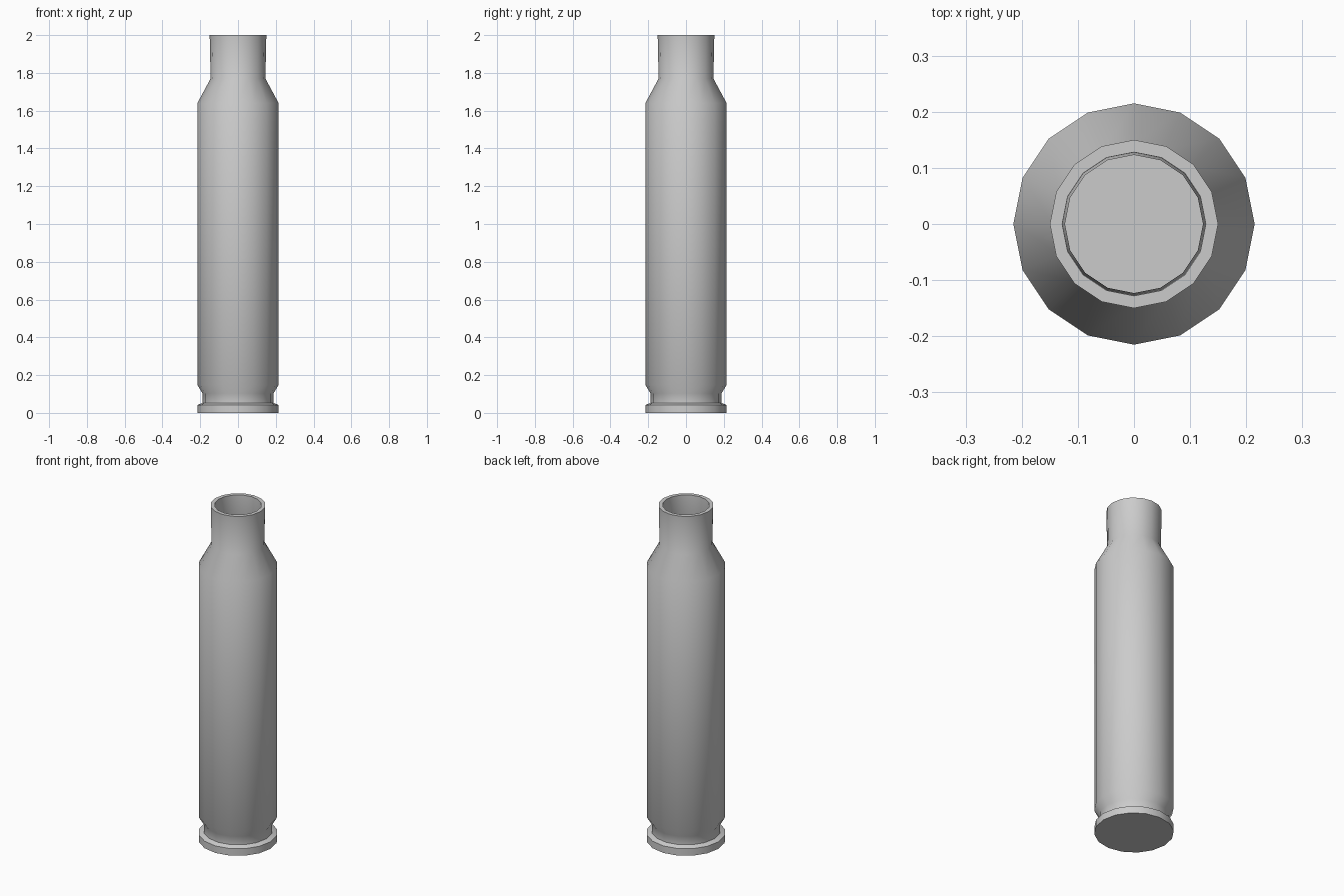
import bpy, bmesh, math

if "Cube" in bpy.data.objects:
    bpy.data.objects.remove(bpy.data.objects["Cube"])

SIDES = 16

# Outer profile from base to mouth, then the inner wall back down (radius, z)
outer = [(0.215, 0), (0.215, 0.042), (0.188, 0.053), (0.188, 0.103),
         (0.215, 0.148), (0.215, 1.64), (0.145, 1.77), (0.15, 2.0)]
inner = [(0.128, 2.0), (0.123, 1.765), (0.193, 1.635), (0.193, 0.155),
         (0.166, 0.11), (0.166, 0.04), (0.166, 0.022)]


def lathe(name, profile):
    bm = bmesh.new()
    rings = []
    for r, z in profile:
        angles = [2 * math.pi * i / SIDES for i in range(SIDES)]
        rings.append([bm.verts.new((r * math.cos(a), r * math.sin(a), z)) for a in angles])
    for low, high in zip(rings, rings[1:]):
        for i in range(SIDES):
            j = (i + 1) % SIDES
            bm.faces.new((low[i], low[j], high[j], high[i]))
    # Base disc and inner floor
    bm.faces.new(rings[0][::-1])
    bm.faces.new(rings[-1])
    bmesh.ops.recalc_face_normals(bm, faces=bm.faces[:])
    mesh = bpy.data.meshes.new(name)
    bm.to_mesh(mesh)
    bm.free()
    obj = bpy.data.objects.new(name, mesh)
    bpy.context.collection.objects.link(obj)
    return obj


# Hollow bottlenecked casing with a grooved rim
casing = lathe("casing", outer + inner)
bpy.context.view_layer.objects.active = casing
casing.select_set(True)
bpy.ops.object.shade_smooth_by_angle(angle=math.radians(40))
